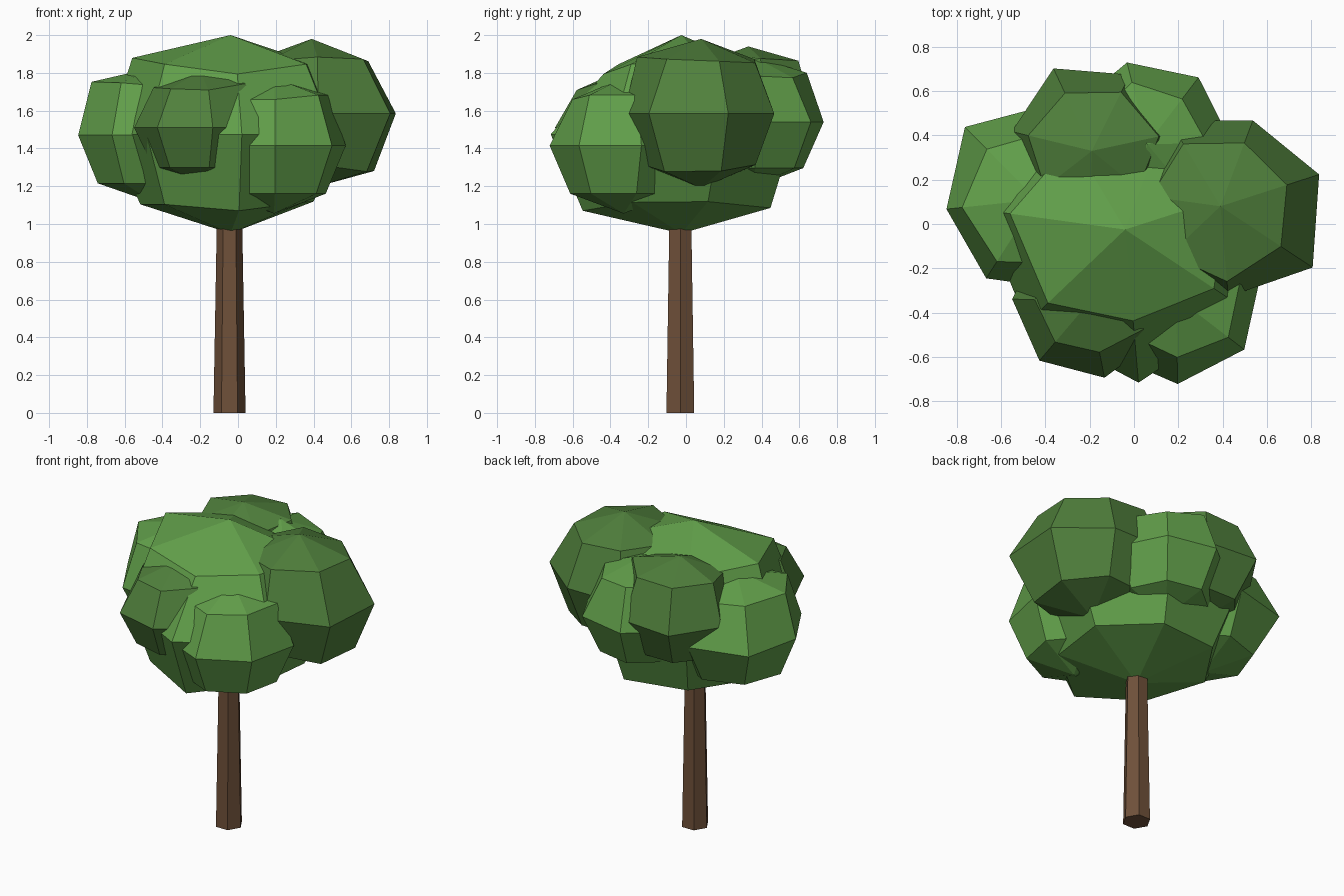
import bpy, bmesh
from math import sin, cos, radians, pi

if "Cube" in bpy.data.objects:
    bpy.data.objects.remove(bpy.data.objects["Cube"])


def material(name, rgb):
    m = bpy.data.materials.new(name)
    m.diffuse_color = (*rgb, 1)
    m.use_nodes = True
    m.node_tree.nodes["Principled BSDF"].inputs["Base Color"].default_value = m.diffuse_color
    return m


LIGHT = material("light_leaf_green", (0.120, 0.345, 0.068))
DARK = material("dark_leaf_green", (0.080, 0.215, 0.045))
BARK = material("bark_brown", (0.160, 0.082, 0.042))
ONES = [1] * 7


def finish(bm, name, mat):
    bmesh.ops.recalc_face_normals(bm, faces=bm.faces)
    me = bpy.data.meshes.new(name)
    bm.to_mesh(me)
    bm.free()
    me.materials.append(mat)
    ob = bpy.data.objects.new(name, me)
    bpy.context.collection.objects.link(ob)
    return ob


def lofted(name, mat, rings, top=None, bottom=None):
    """Skin a stack of rings, closing the ends with a tip or a flat cap."""
    bm = bmesh.new()
    rows = [[bm.verts.new(p) for p in ring] for ring in rings]
    n = len(rows[0])
    for a, b in zip(rows, rows[1:]):
        for i in range(n):
            j = (i + 1) % n
            bm.faces.new((a[i], a[j], b[j], b[i]))
    for row, tip in ((rows[0], bottom), (rows[-1], top)):
        if tip is None:
            bm.faces.new(row)
        else:
            v = bm.verts.new(tip)
            for i in range(n):
                bm.faces.new((row[i], row[(i + 1) % n], v))
    return finish(bm, name, mat)


def clump(name, mat, c, r, rz, start, mid=ONES, up=ONES, low=ONES):
    """Seven-sided leaf ball; each vertex is pushed in or out from the centre."""
    rings = []
    for lat, push in ((-45, low), (0, mid), (45, up)):
        h, v = cos(radians(lat)), sin(radians(lat))
        ring = []
        for k, f in enumerate(push):
            a = radians(start) + k * 2 * pi / 7
            ring.append((c[0] + f * r * h * cos(a),
                         c[1] + f * r * h * sin(a),
                         c[2] + f * rz * v))
        rings.append(ring)
    lofted(name, mat, rings, (c[0], c[1], c[2] + rz), (c[0], c[1], c[2] - rz))


# Tapered six-sided trunk
def hexagon(r, z):
    return [(-0.045 + r * cos(k * pi / 3), -0.03 + r * sin(k * pi / 3), z)
            for k in range(6)]


lofted("trunk", BARK, [hexagon(0.085, 0), hexagon(0.066, 1.08)])

# Main crown
clump("crown_centre", LIGHT, (-0.04, -0.025, 1.475), 0.68, 0.525, -85,
      mid=[1.02, 0.97, 0.97, 0.93, 0.95, 0.97, 0.90],
      up=[0.86, 1.00, 1.00, 0.84, 0.96, 1.09, 1.00],
      low=[1.09, 0.97, 0.96, 1.05, 1.00, 1.00, 1.00])

# Surrounding leaf clumps
clump("crown_right", DARK, (0.39, 0.08, 1.585), 0.45, 0.395, -85,
      mid=[0.91, 1.11, 1.04, 0.92, 1, 1, 1],
      up=[1.07, 1.03, 0.99, 0.96, 1.03, 1, 1],
      low=[0.97, 1.10, 1.09, 0.97, 1, 1, 1])
clump("crown_front_left", DARK, (-0.20, -0.35, 1.51), 0.35, 0.30, -79,
      up=[0.94, 1.1, 1, 1, 1, 1, 0.97])
clump("crown_front_right", LIGHT, (0.19, -0.33, 1.415), 0.40, 0.36, -89,
      mid=[0.98, 0.97, 0.98, 1, 1, 1, 1],
      up=[0.96, 1.05, 1.05, 1, 1, 1, 0.95])
clump("crown_left", LIGHT, (-0.44, 0.11, 1.47), 0.43, 0.36, -174,
      mid=[0.95, 0.98, 1, 1, 1, 1, 1.07],
      up=[1.11, 1.09, 1, 1, 1, 1, 1.05])
clump("crown_back_left", DARK, (-0.19, 0.33, 1.60), 0.38, 0.34, 115,
      mid=[1.08, 0.98, 1, 1, 1, 1, 1.01],
      up=[1.07, 1.1, 1, 1, 1, 1.15, 1.10])
clump("crown_back_right", LIGHT, (0.06, 0.36, 1.54), 0.38, 0.345, 52.5,
      up=[0.96, 1.07, 1, 1, 1, 1, 1])
